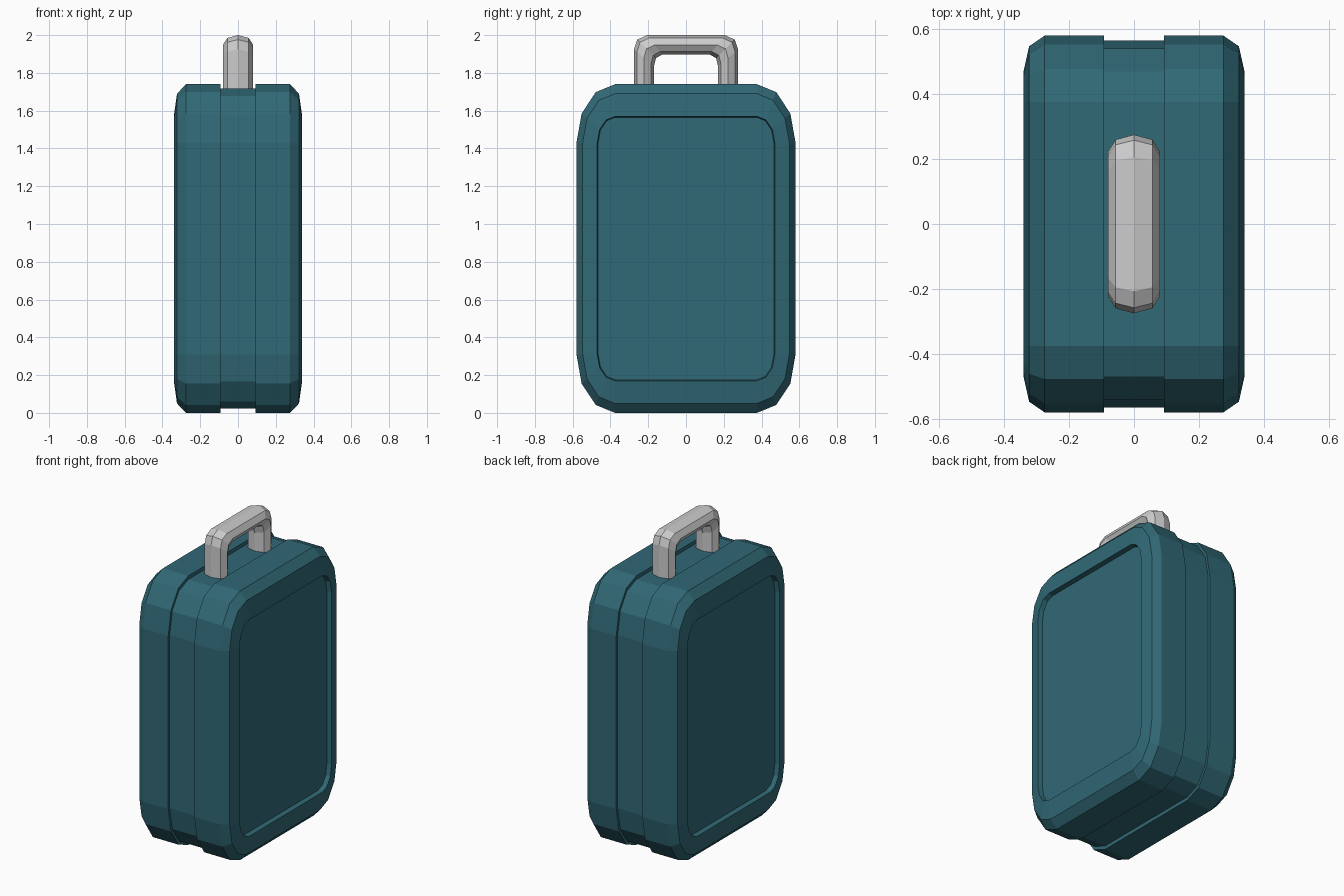
import bpy, bmesh
from math import sin, cos, pi

if "Cube" in bpy.data.objects:
    bpy.data.objects.remove(bpy.data.objects["Cube"])


def loft(name, rings, closed_caps=True):
    """Bridge a list of equal-length point rings and cap both ends."""
    bm = bmesh.new()
    loops = [[bm.verts.new(p) for p in ring] for ring in rings]
    n = len(loops[0])
    for a, b in zip(loops, loops[1:]):
        for i in range(n):
            j = (i + 1) % n
            bm.faces.new((a[i], a[j], b[j], b[i]))
    if closed_caps:
        bm.faces.new(loops[0])
        bm.faces.new(loops[-1])
    bmesh.ops.recalc_face_normals(bm, faces=bm.faces)
    mesh = bpy.data.meshes.new(name)
    bm.to_mesh(mesh)
    bm.free()
    obj = bpy.data.objects.new(name, mesh)
    bpy.context.collection.objects.link(obj)
    return obj


# Rounded-rectangle outline of the case; corner arcs share one centre
CY, CZ, MID = 0.375, 0.56, 0.87


def outline(x, hy, hz):
    pts = []
    for k, (sy, sz) in enumerate([(1, 1), (-1, 1), (-1, -1), (1, -1)]):
        for s in range(4):
            a = k * pi / 2 + s * pi / 6
            pts.append((x, sy * CY + (hy - CY) * cos(a),
                        MID + sz * CZ + (hz - CZ) * sin(a)))
    return pts


# Case body: (x, half depth, half height) from the centre groove to the side panel
half = [(0.093, 0.565, 0.847), (0.093, 0.58, 0.87), (0.275, 0.58, 0.87),
        (0.323, 0.547, 0.82), (0.34, 0.47, 0.70), (0.31, 0.465, 0.695)]
sections = [(-x, y, z) for x, y, z in reversed(half)] + half
body = loft("case_body", [outline(*s) for s in sections])
teal = bpy.data.materials.new("teal")
teal.diffuse_color = (0.03, 0.14, 0.18, 1)
teal.use_nodes = True
teal.node_tree.nodes["Principled BSDF"].inputs["Base Color"].default_value = teal.diffuse_color
body.data.materials.append(teal)

# Handle: outer and inner edge points (y, z, y, z) swept with an eight-sided section
arch = [(0.275, 1.70, 0.17, 1.70), (0.275, 1.925, 0.17, 1.835),
        (0.258, 1.976, 0.159, 1.879), (0.207, 2.0, 0.125, 1.897)]
arch += [(-a, b, -c, d) for a, b, c, d in reversed(arch)]
rings = []
for oy, oz, iy, iz in arch:
    my, mz, ry, rz = (oy + iy) / 2, (oz + iz) / 2, (oy - iy) / 2, (oz - iz) / 2
    rings.append([(0.08 * sin(t * pi / 4), my + ry * cos(t * pi / 4),
                   mz + rz * cos(t * pi / 4)) for t in range(8)])
loft("carry_handle", rings)
